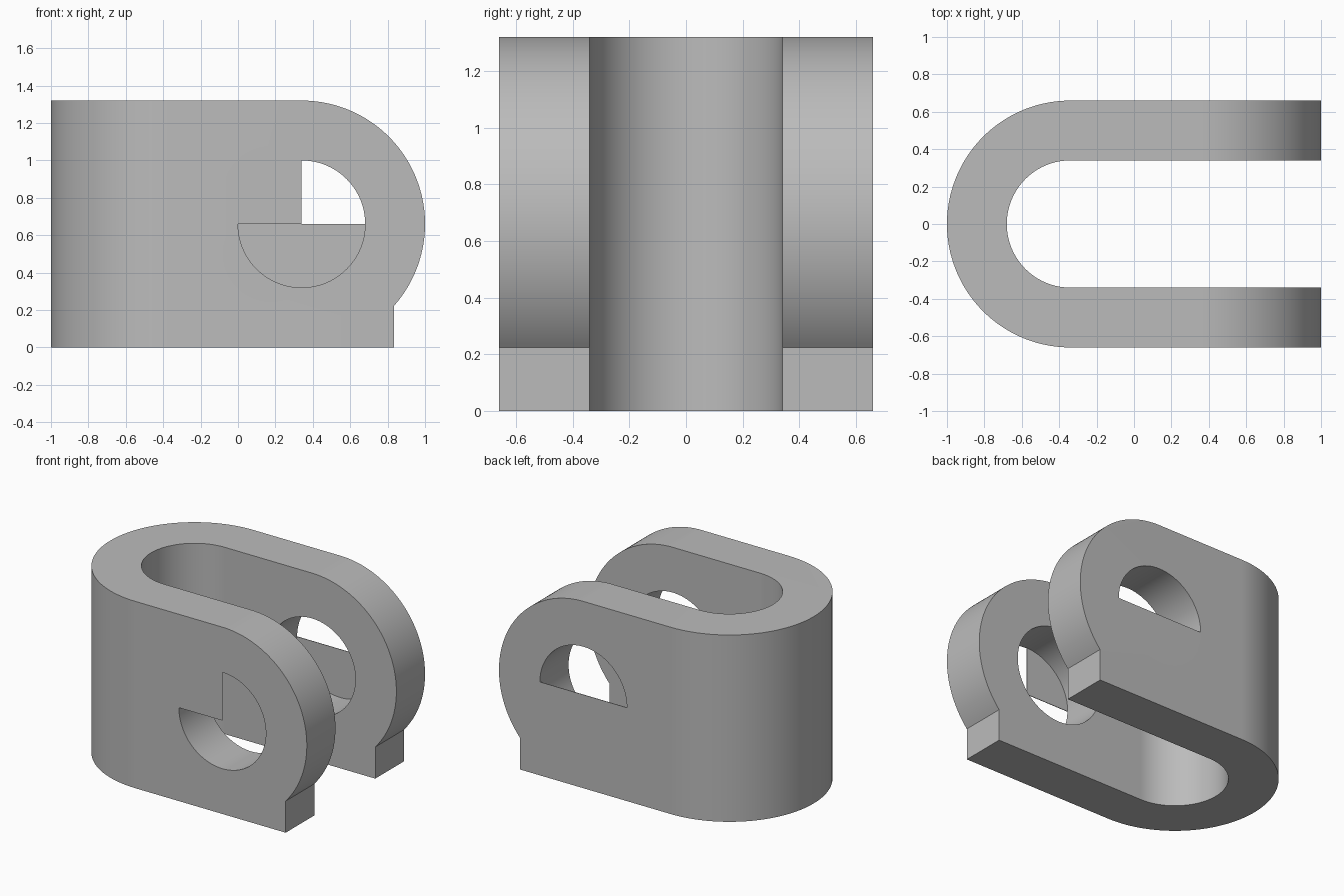
import bpy, bmesh, math
from mathutils import Vector

if "Cube" in bpy.data.objects:
    bpy.data.objects.remove(bpy.data.objects["Cube"])

R, HOLE, CX, H = 0.66, 0.34, 0.34, 1.32   # outer radius, hole radius, centre offset, height
FOOT = 0.835                              # front end of the foot

grey = bpy.data.materials.new("plain_grey")
grey.use_nodes = True
grey.diffuse_color = (0.5, 0.5, 0.5, 1)
grey.node_tree.nodes["Principled BSDF"].inputs["Base Color"].default_value = (0.5, 0.5, 0.5, 1)


def arc(cx, cy, r, a0, a1, n):
    """Points on an arc, angles in degrees."""
    steps = [math.radians(a0 + (a1 - a0) * i / n) for i in range(n + 1)]
    return [(cx + r * math.cos(a), cy + r * math.sin(a)) for a in steps]


def prism(name, outline, lo, hi, along):
    """Extrude an outline along z (xy outline) or along y (xz outline)."""
    place = (lambda p: (p[0], p[1], lo)) if along == "z" else (lambda p: (p[0], lo, p[1]))
    step = Vector((0, 0, hi - lo)) if along == "z" else Vector((0, hi - lo, 0))
    bm = bmesh.new()
    face = bm.faces.new([bm.verts.new(place(p)) for p in outline])
    grown = bmesh.ops.extrude_face_region(bm, geom=[face])["geom"]
    bmesh.ops.translate(bm, vec=step, verts=[v for v in grown if isinstance(v, bmesh.types.BMVert)])
    bmesh.ops.recalc_face_normals(bm, faces=bm.faces)
    mesh = bpy.data.meshes.new(name)
    bm.to_mesh(mesh)
    bm.free()
    mesh.materials.append(grey)
    obj = bpy.data.objects.new(name, mesh)
    bpy.context.collection.objects.link(obj)
    return obj


def select(obj):
    bpy.ops.object.select_all(action="DESELECT")
    obj.select_set(True)
    bpy.context.view_layer.objects.active = obj


def cut(obj, cutter, operation):
    mod = obj.modifiers.new(operation, "BOOLEAN")
    mod.operation, mod.object, mod.solver = operation, cutter, "EXACT"
    select(obj)
    bpy.ops.object.modifier_apply(modifier=mod.name)
    bpy.data.objects.remove(cutter)


# U-shaped plan, open towards +x
plan = ([(2, R)] + arc(-CX, 0, R, 90, 270, 96) + [(2, -R), (2, -HOLE)]
        + arc(-CX, 0, HOLE, 270, 90, 96) + [(2, HOLE)])
body = prism("clevis_body", plan, -1, 2, "z")

# Side profile with rounded ends and square feet
start = -math.degrees(math.acos((FOOT - CX) / R))
side = [(-2, 0), (FOOT, 0)] + arc(CX, R, R, start, 90, 72) + [(-2, H)]
cut(body, prism("side_cutter", side, -2, 2, "y"), "INTERSECT")

# Round hole through both arms
cut(body, prism("hole_cutter", arc(CX, R, HOLE, 0, 360, 96)[:-1], -2, 2, "y"), "DIFFERENCE")
select(body)
bpy.ops.object.shade_smooth_by_angle(angle=math.radians(30))

# Thin webs flush with the outer faces: a quarter in front, a lower half behind
THIN = 0.004
prism("front_quarter_web", [(CX, R)] + arc(CX, R, HOLE, 90, 180, 24), -R, -R + THIN, "y")
prism("back_half_web", arc(CX, R, HOLE, 180, 360, 48), R - THIN, R, "y")
